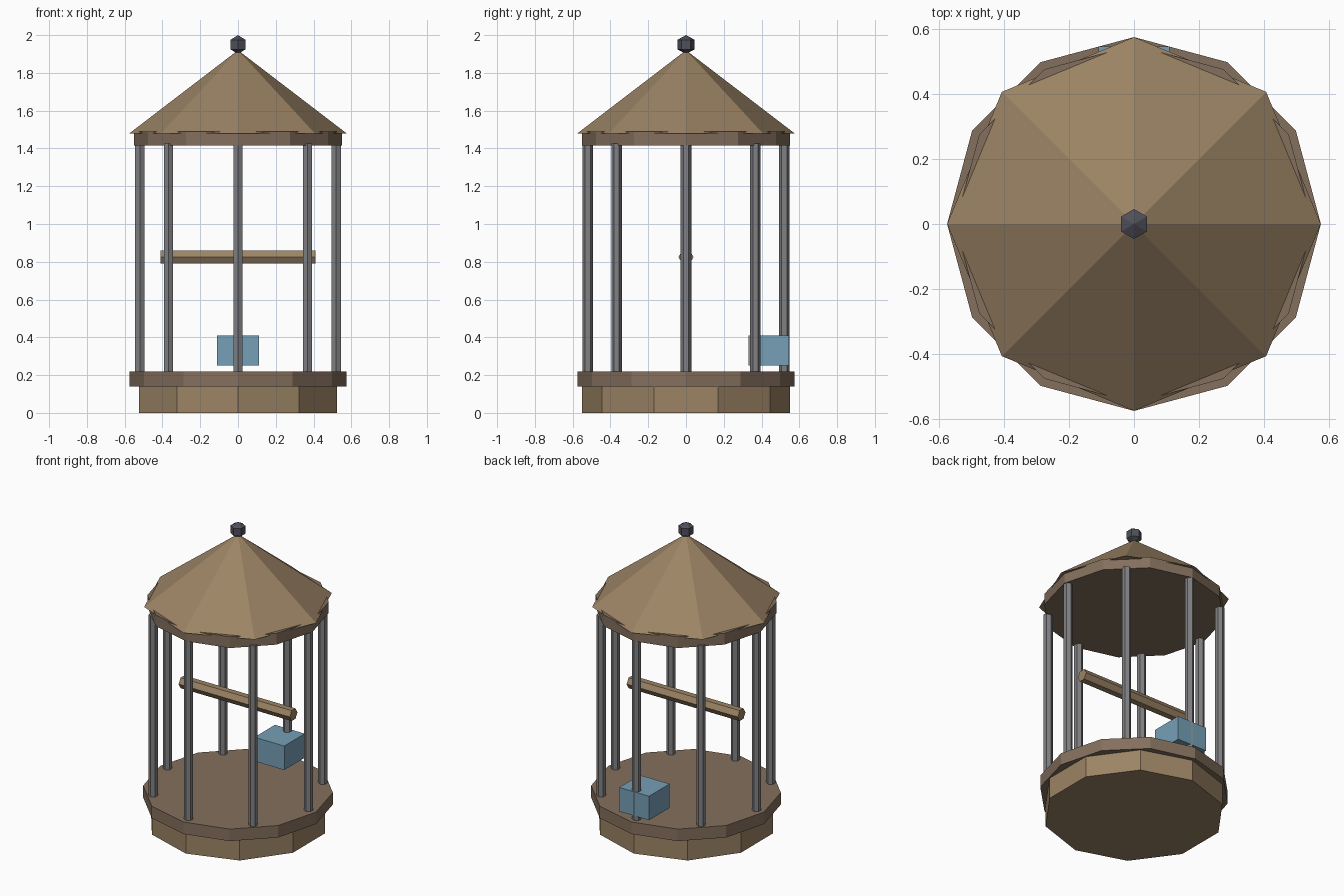
import bpy
from math import radians, sin, cos

if "Cube" in bpy.data.objects:
    bpy.data.objects.remove(bpy.data.objects["Cube"])


def material(name, rgb):
    m = bpy.data.materials.new(name)
    m.diffuse_color = (*rgb, 1)
    m.use_nodes = True
    m.node_tree.nodes["Principled BSDF"].inputs["Base Color"].default_value = m.diffuse_color
    return m


light_wood = material("light_wood", (0.33, 0.23, 0.13))
dark_wood = material("dark_wood", (0.23, 0.16, 0.11))
bar_metal = material("bar_metal", (0.22, 0.22, 0.23))
dark_metal = material("dark_metal", (0.08, 0.08, 0.10))
blue_plastic = material("blue_plastic", (0.18, 0.35, 0.47))


def finish(name, mat):
    ob = bpy.context.object
    ob.name = name
    ob.data.materials.append(mat)
    return ob


def prism(name, sides, radius, z0, z1, mat, x=0, y=0):
    bpy.ops.mesh.primitive_cylinder_add(vertices=sides, radius=radius, depth=z1 - z0,
                                        location=(x, y, (z0 + z1) / 2))
    return finish(name, mat)


# Stepped base, floor tray and upper rim
prism("base", 10, 0.55, 0, 0.14, light_wood)
prism("floor_tray", 12, 0.575, 0.14, 0.22, dark_wood)
prism("top_rim", 12, 0.55, 1.415, 1.49, dark_wood)

# Ring of eight bars
for i in range(8):
    a = radians(45 * i)
    prism(f"bar_{i + 1}", 6, 0.028, 0.21, 1.425, bar_metal, 0.52 * cos(a), 0.52 * sin(a))

# Eight-sided pointed roof
bpy.ops.mesh.primitive_cone_add(vertices=8, radius1=0.575, radius2=0, depth=0.44,
                                location=(0, 0, 1.70))
finish("roof", light_wood)

# Finial knob
bpy.ops.mesh.primitive_uv_sphere_add(segments=6, ring_count=3, radius=0.05,
                                     location=(0, 0, 1.95))
finish("finial", dark_metal).scale = (1.06, 1.06, 1)

# Perch across the cage
bpy.ops.mesh.primitive_cylinder_add(vertices=6, radius=0.04, depth=0.82,
                                    location=(0, 0, 0.825), rotation=(0, radians(90), 0))
finish("perch", light_wood)

# Feeder box at the back
bpy.ops.mesh.primitive_cube_add(size=1, location=(0, 0.438, 0.33))
finish("feeder_box", blue_plastic).scale = (0.22, 0.216, 0.16)
